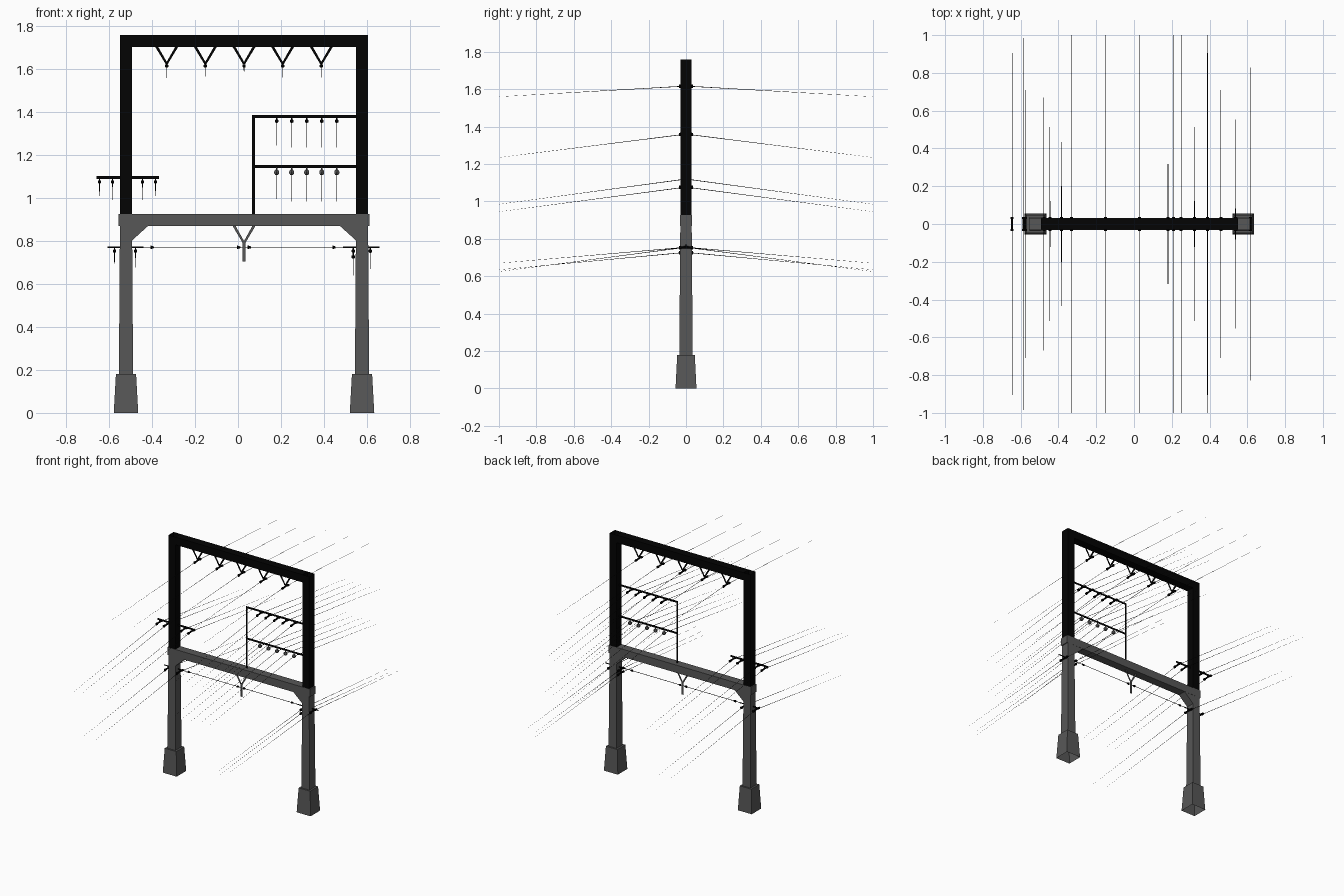
import bpy, bmesh, math
from mathutils import Vector, Matrix

if "Cube" in bpy.data.objects:
    bpy.data.objects.remove(bpy.data.objects["Cube"])


def material(name, v):
    m = bpy.data.materials.new(name)
    m.diffuse_color = (v, v, v, 1)
    m.use_nodes = True
    m.node_tree.nodes["Principled BSDF"].inputs["Base Color"].default_value = m.diffuse_color
    return m


GREY = material("weathered_grey", 0.096)
BLACK = material("near_black", 0.001)
CX = 0.028          # gantry centre line
COL = 0.5495        # column offset from the centre line


def finish(name, bm, mat):
    bmesh.ops.recalc_face_normals(bm, faces=bm.faces[:])
    me = bpy.data.meshes.new(name)
    bm.to_mesh(me)
    bm.free()
    me.materials.append(mat)
    ob = bpy.data.objects.new(name, me)
    bpy.context.collection.objects.link(ob)
    return ob


def taper(bm, x, z0, z1, bottom, top):
    """Box with different half sizes (x, y) at the bottom and the top."""
    r = bmesh.ops.create_cube(bm, size=2)
    for v in r["verts"]:
        h = top if v.co.z > 0 else bottom
        v.co = (x + v.co.x * h[0], v.co.y * h[1], z1 if v.co.z > 0 else z0)


def open_end(bm, z):
    """Remove the flat cap lying at height z."""
    caps = [f for f in bm.faces if all(abs(v.co.z - z) < 1e-4 for v in f.verts)]
    bmesh.ops.delete(bm, geom=caps, context='FACES_ONLY')


def box(bm, x0, x1, z0, z1, hy):
    h = ((x1 - x0) / 2, hy)
    taper(bm, (x0 + x1) / 2, z0, z1, h, h)


def rod(bm, a, b, r0, r1=None, sides=6):
    a, b = Vector(a), Vector(b)
    d = b - a
    mat = Matrix.Translation((a + b) / 2) @ d.to_track_quat('Z', 'Y').to_matrix().to_4x4()
    bmesh.ops.create_cone(bm, cap_ends=True, segments=sides, radius1=r0,
                          radius2=r0 if r1 is None else r1, depth=d.length, matrix=mat)


def prism(bm, pts, hy):
    """Outline in x,z extruded through y."""
    f = bm.faces.new([bm.verts.new((x, -hy, z)) for x, z in pts])
    r = bmesh.ops.extrude_face_region(bm, geom=[f])
    vs = [g for g in r["geom"] if isinstance(g, bmesh.types.BMVert)]
    bmesh.ops.translate(bm, verts=vs, vec=(0, 2 * hy, 0))


def vee(bm, x, z_top, z_low, half=0.047, w=0.007, hy=0.001):
    for s in (-1, 1):
        prism(bm, [(x + s * (half + w), z_top), (x + s * (half - w), z_top),
                   (x - s * w * 0.8, z_low), (x + s * w * 0.8, z_low)], hy)


# footings, columns and corner haunches
for side, s in (("left", -1), ("right", 1)):
    x = CX + s * COL
    bm = bmesh.new()
    taper(bm, x, 0, 0.18, (0.057, 0.056), (0.047, 0.047))
    open_end(bm, 0)
    finish(side + "_footing", bm, GREY)
    bm = bmesh.new()
    taper(bm, x, 0.18, 0.925, (0.033, 0.036), (0.028, 0.03))
    open_end(bm, 0.18)
    finish(side + "_column", bm, GREY)
    bm = bmesh.new()
    xi = CX + s * (COL - 0.025)
    xe = CX + s * 0.447
    prism(bm, [(xi, 0.80), (xi, 0.90), (xe, 0.90), (xe, 0.87)], 0.03)
    finish(side + "_haunch", bm, GREY)
    # upper frame post, a hollow tube
    bm = bmesh.new()
    box(bm, x - 0.028, x + 0.028, 0.925, 1.76, 0.03)
    open_end(bm, 0.925)
    open_end(bm, 1.76)
    finish(side + "_upper_post", bm, BLACK)

# cross beams
bm = bmesh.new()
box(bm, CX - 0.585, CX + 0.585, 0.87, 0.927, 0.031)
finish("lower_beam", bm, GREY)
bm = bmesh.new()
box(bm, CX - COL + 0.028, CX + COL - 0.028, 1.703, 1.76, 0.03)
finish("upper_beam", bm, BLACK)

# flat bracket arms
bm = bmesh.new()
box(bm, 0.065, 0.079, 0.925, 1.387, 0.0006)
box(bm, 0.079, 0.552, 1.373, 1.387, 0.0006)
box(bm, 0.079, 0.552, 1.141, 1.155, 0.0006)
finish("right_rack", bm, BLACK)
bm = bmesh.new()
box(bm, -0.66, -0.367, 1.09, 1.104, 0.0006)
finish("left_cross_arm", bm, BLACK)
bm = bmesh.new()
for x0, x1 in ((-0.607, -0.44), (0.49, 0.66)):
    box(bm, x0, x1, 0.767, 0.774, 0.0006)
finish("low_cross_arms", bm, BLACK)

# hanging V brackets
TOP_X = [CX + 0.18 * i for i in range(-2, 3)]
RACK_X = [0.18 + 0.07 * i for i in range(5)]
bm = bmesh.new()
for x in TOP_X:
    vee(bm, x, 1.705, 1.625)
finish("top_v_brackets", bm, BLACK)
bm = bmesh.new()
vee(bm, CX, 0.872, 0.79)
box(bm, CX - 0.007, CX + 0.007, 0.705, 0.80, 0.002)
finish("centre_v_hanger", bm, GREY)

# span wire with its small insulators
bm = bmesh.new()
rod(bm, (-0.44, 0, 0.771), (0.49, 0, 0.771), 0.002, sides=4)
for x in (-0.40, 0.003, 0.053, 0.447):
    rod(bm, (x - 0.008, 0, 0.771), (x + 0.008, 0, 0.771), 0.009, 0.004)
finish("span_wire", bm, BLACK)

# wire groups: name, x positions, arm height, wire height, end height, round bulbs
GROUPS = [
    ("top", TOP_X, 1.63, 1.617, 1.56, False),
    ("rack_upper", RACK_X, 1.376, 1.36, 1.235, False),
    ("rack_lower", RACK_X, 1.144, 1.12, 0.985, True),
    ("left_arm", [-0.645, -0.584, -0.445, -0.384], 1.092, 1.077, 0.945, False),
    ("low_left", [-0.575, -0.477], 0.77, 0.755, 0.625, False),
    ("low_right", [0.537, 0.616], 0.77, 0.755, 0.67, False),
    ("low_right_second", [0.537], 0.755, 0.728, 0.635, False),
]
for name, xs, z_arm, z, z_end, bulbs in GROUPS:
    ins, wires = bmesh.new(), bmesh.new()
    for x in xs:
        rod(ins, (x, 0, z_arm), (x, 0, z), 0.003, sides=4)
        if bulbs:
            bmesh.ops.create_uvsphere(ins, u_segments=6, v_segments=5, radius=0.014,
                                      matrix=Matrix.Translation((x, 0, z)))
        for s in (-1, 1):
            if not bulbs:
                rod(ins, (x, 0, z), (x, s * 0.026, z - 0.001), 0.006)
                rod(ins, (x, s * 0.026, z - 0.001), (x, s * 0.037, z - 0.002), 0.009)
            # tapered sagging conductor
            rod(wires, (x, 0, z), (x, s, z_end), 0.0018, 0.0003, sides=4)
    finish(name + "_insulators", ins, GREY if bulbs else BLACK)
    finish(name + "_wires", wires, BLACK)
